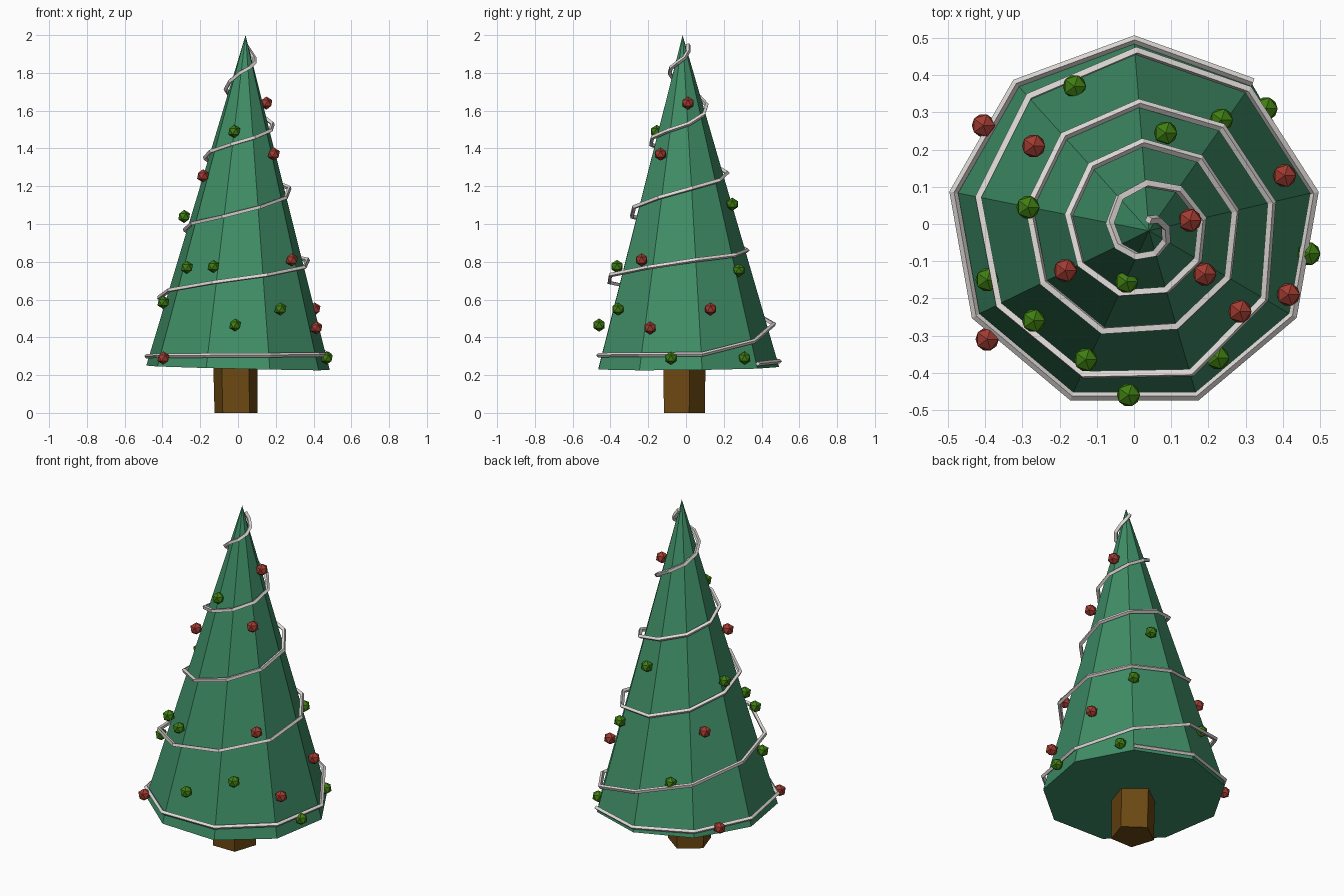
import bpy, bmesh, math
from mathutils import Vector

if "Cube" in bpy.data.objects:
    bpy.data.objects.remove(bpy.data.objects["Cube"])


def material(name, rgb):
    mat = bpy.data.materials.new(name)
    mat.use_nodes = True
    mat.diffuse_color = (*rgb, 1)
    mat.node_tree.nodes["Principled BSDF"].inputs["Base Color"].default_value = (*rgb, 1)
    return mat


FIR = material("fir green", (0.05, 0.27, 0.135))
BARK = material("bark brown", (0.15, 0.065, 0.006))
SILVER = material("silver", (0.72, 0.69, 0.67))
RED = material("bauble red", (0.36, 0.045, 0.03))
LEAF = material("bauble green", (0.05, 0.21, 0.006))

SIDES = 9
BASE_Z, BASE_R = 0.238, 0.493
APEX = Vector((0.04, -0.018, 2.0))
BASE = Vector((0, 0, BASE_Z))


def add_object(name, bm, mat):
    bmesh.ops.recalc_face_normals(bm, faces=bm.faces)
    mesh = bpy.data.meshes.new(name)
    bm.to_mesh(mesh)
    bm.free()
    mesh.materials.append(mat)
    obj = bpy.data.objects.new(name, mesh)
    bpy.context.collection.objects.link(obj)
    return obj


def on_cone(step, z, gap=0.0):
    """Point beside a cone corner at height z; steps run anticlockwise."""
    t = (z - BASE_Z) / (APEX.z - BASE_Z)
    angle = math.radians(50) + step * math.tau / SIDES
    r = BASE_R * (1 - t) + gap
    point = BASE.lerp(APEX, t)
    return point + Vector((r * math.cos(angle), r * math.sin(angle), 0))


# Tree body: slightly leaning nine-sided cone
bm = bmesh.new()
ring = [bm.verts.new(on_cone(i, BASE_Z)) for i in range(SIDES)]
for v in ring:
    v.co.z += -0.024 * v.co.x + 0.01 * v.co.y
tip = bm.verts.new(APEX)
bm.faces.new(ring)
for i in range(SIDES):
    bm.faces.new((ring[i], ring[(i + 1) % SIDES], tip))
add_object("tree_body", bm, FIR)

# Trunk: five-sided post
bm = bmesh.new()
rings = []
for z, r, shift in ((0, 0.12, -0.01), (0.26, 0.123, -0.014)):
    rings.append([bm.verts.new((shift + r * math.sin(i * math.tau / 5),
                                -0.02 + r * math.cos(i * math.tau / 5), z))
                  for i in range(5)])
for i in range(5):
    j = (i + 1) % 5
    bm.faces.new((rings[0][i], rings[0][j], rings[1][j], rings[1][i]))
bm.faces.new(rings[0])
bm.faces.new(rings[1])
add_object("trunk", bm, BARK)

# Garland: spiral from corner to corner, given as (step, height, gap)
keys = [(0, 0.26, 0.01), (3, 0.30, 0.018), (8, 0.31, 0.018), (9, 0.38, 0.02),
        (10, 0.47, 0.04), (12, 0.61, 0.045), (14, 0.69, 0.06), (15, 0.73, 0.065),
        (17, 0.81, 0.03), (19, 0.86, 0.012), (21, 0.97, 0.015), (23, 1.04, 0.028),
        (26, 1.19, 0.028), (30, 1.35, 0.022), (35, 1.53, 0.025), (37, 1.63, 0.02),
        (41, 1.80, 0.02), (44, 1.88, 0.015), (46, 1.95, 0.015)]
path = []
for (a, za, ga), (b, zb, gb) in zip(keys, keys[1:]):
    for s in range(a, b):
        f = (s - a) / (b - a)
        path.append(on_cone(s, za + (zb - za) * f, ga + (gb - ga) * f))
path.append(on_cone(*keys[-1]))

curve = bpy.data.curves.new("garland", "CURVE")
curve.dimensions = "3D"
curve.bevel_depth = 0.012
curve.bevel_resolution = 0
curve.use_fill_caps = True
spline = curve.splines.new("POLY")
spline.points.add(len(path) - 1)
for p, co in zip(spline.points, path):
    p.co = (*co, 1)
spline.use_smooth = False
curve.materials.append(SILVER)
garland = bpy.data.objects.new("garland", curve)
bpy.context.collection.objects.link(garland)
bpy.context.view_layer.objects.active = garland
garland.select_set(True)
bpy.ops.object.convert(target="MESH")
bpy.ops.object.shade_flat()

# Baubles: faceted balls
reds = [(0.15, 0.01, 1.64), (0.19, -0.135, 1.37), (-0.185, -0.125, 1.255),
        (0.285, -0.235, 0.81), (0.415, -0.19, 0.45), (0.405, 0.13, 0.55),
        (-0.395, -0.31, 0.29), (-0.27, 0.21, 0.80), (-0.405, 0.265, 0.29)]
greens = [(-0.02, -0.155, 1.49), (-0.285, 0.045, 1.04), (-0.395, -0.15, 0.585),
          (-0.27, -0.26, 0.77), (-0.13, -0.365, 0.775), (-0.015, -0.46, 0.465),
          (0.225, -0.36, 0.55), (0.47, -0.08, 0.29), (0.355, 0.31, 0.29),
          (0.235, 0.28, 0.755), (0.085, 0.245, 1.105), (-0.16, 0.37, 0.53)]
for label, mat, spots in (("red_bauble", RED, reds), ("green_bauble", LEAF, greens)):
    for n, spot in enumerate(spots, 1):
        bm = bmesh.new()
        bmesh.ops.create_icosphere(bm, subdivisions=1, radius=0.035)
        add_object(f"{label}_{n}", bm, mat).location = spot
